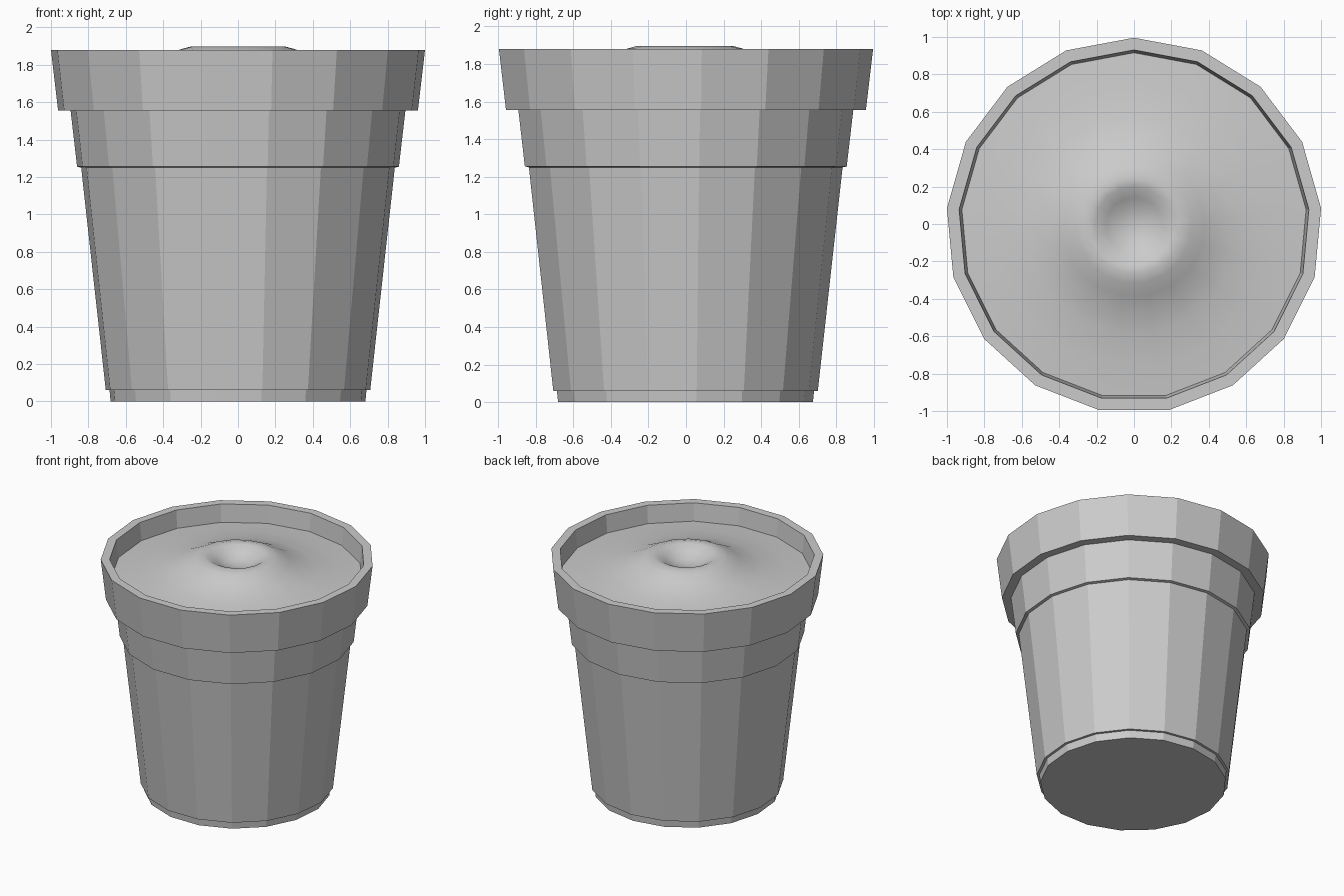
import bpy, bmesh, math

if "Cube" in bpy.data.objects:
    bpy.data.objects.remove(bpy.data.objects["Cube"])

SIDES = 17
Y_SHIFT = -0.0085  # centres the odd-sided outline on y = 0


def lathe(name, profile, smooth, sides=SIDES):
    """Spin (radius, z) points around z; a radius of 0 makes a pole."""
    bm = bmesh.new()
    rings = []
    for r, z in profile:
        if r == 0:
            rings.append([bm.verts.new((0, Y_SHIFT, z))])
            continue
        ring = []
        for i in range(sides):
            a = math.tau * i / sides
            ring.append(bm.verts.new((-r * math.sin(a), r * math.cos(a) + Y_SHIFT, z)))
        rings.append(ring)
    for lo, hi in zip(rings, rings[1:]):
        for i in range(sides):
            j = (i + 1) % sides
            if len(hi) == 1:
                bm.faces.new((lo[i], lo[j], hi[0]))
            else:
                bm.faces.new((lo[i], lo[j], hi[j], hi[i]))
    # flat base when the profile starts with a ring and ends inside
    if not smooth:
        bm.faces.new(list(reversed(rings[0])))
    for f in bm.faces:
        f.smooth = smooth
    mesh = bpy.data.meshes.new(name)
    bm.to_mesh(mesh)
    bm.free()
    obj = bpy.data.objects.new(name, mesh)
    bpy.context.collection.objects.link(obj)
    return obj


# Faceted pot: foot, tapered body, collar, rim and inner wall
lathe("pot", [
    (0.684, 0), (0.69, 0.06), (0.71, 0.06),
    (0.842, 1.25), (0.864, 1.255),
    (0.899, 1.555), (0.966, 1.555),
    (1.0043, 1.88), (0.939, 1.88), (0.924, 1.735),
], smooth=False)

# Smooth soil mound with a planting hollow in the middle
lathe("soil", [
    (0.924, 1.738), (0.75, 1.752), (0.58, 1.777), (0.46, 1.81),
    (0.38, 1.848), (0.31, 1.882), (0.255, 1.897), (0.21, 1.89),
    (0.15, 1.855), (0.09, 1.825), (0, 1.81),
], smooth=True)
